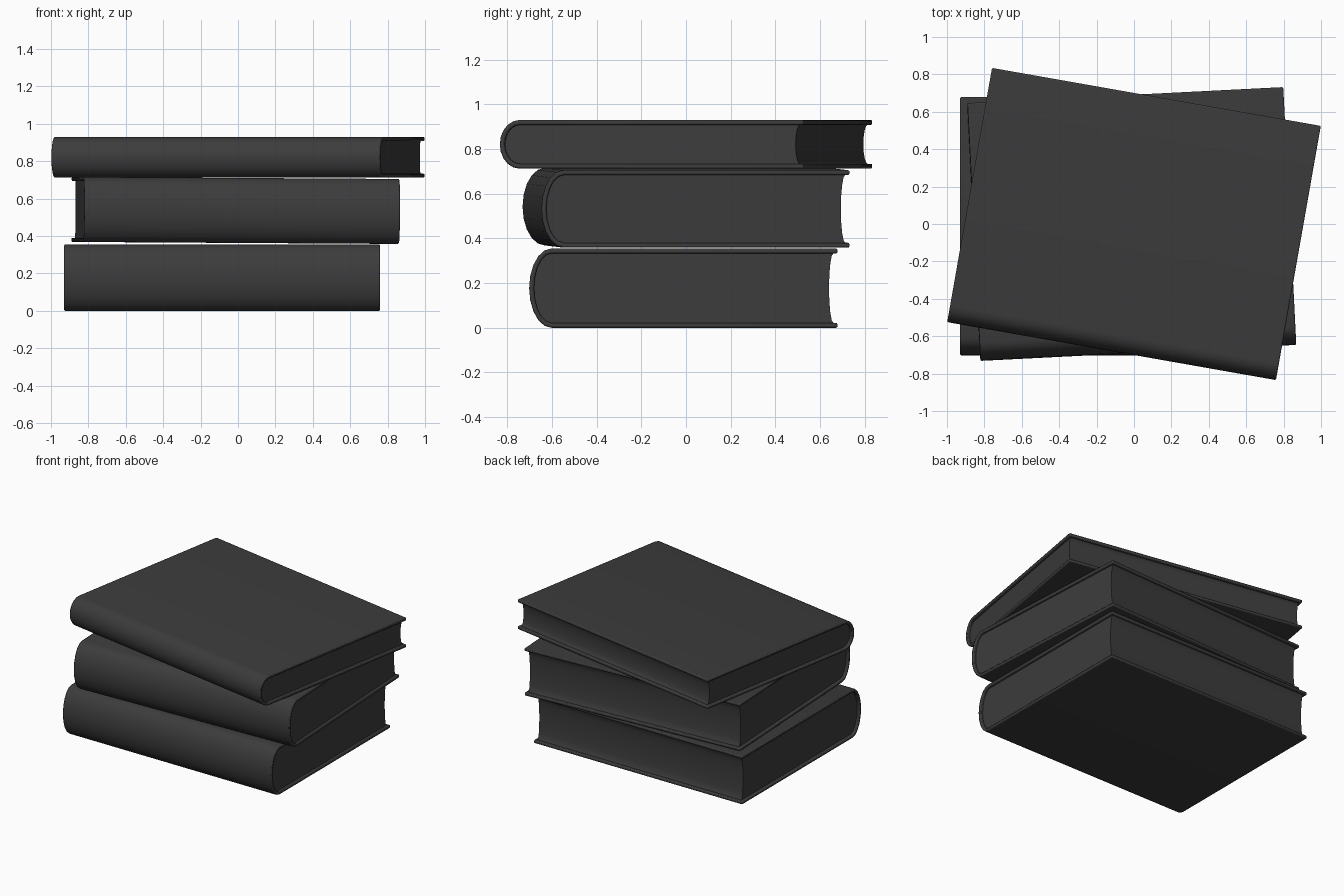
import bpy, bmesh
from math import sin, cos, pi, radians

if "Cube" in bpy.data.objects:
    bpy.data.objects.remove(bpy.data.objects["Cube"])

charcoal = bpy.data.materials.new("charcoal")
charcoal.diffuse_color = (0.045, 0.045, 0.045, 1)
charcoal.use_nodes = True
charcoal.node_tree.nodes["Principled BSDF"].inputs["Base Color"].default_value = charcoal.diffuse_color

T = 0.022        # cover board thickness
SEGS = 10        # sides of the rounded spine


def spine_arc(y, depth, half):
    """Half ellipse bulging to -y, from top to bottom."""
    return [(y - depth * sin(pi * i / SEGS), half * cos(pi * i / SEGS))
            for i in range(SEGS + 1)]


def extrude(name, profile, length, loc, rot, bevel=0):
    """Extrude a closed y-z profile along x, centred on the origin."""
    bm = bmesh.new()
    face = bm.faces.new([bm.verts.new((-length / 2, y, z)) for y, z in profile])
    ext = bmesh.ops.extrude_face_region(bm, geom=[face])
    moved = [v for v in ext["geom"] if isinstance(v, bmesh.types.BMVert)]
    bmesh.ops.translate(bm, verts=moved, vec=(length, 0, 0))
    bmesh.ops.recalc_face_normals(bm, faces=bm.faces)
    me = bpy.data.meshes.new(name)
    bm.to_mesh(me)
    bm.free()
    me.materials.append(charcoal)
    ob = bpy.data.objects.new(name, me)
    bpy.context.collection.objects.link(ob)
    ob.location, ob.rotation_euler = loc, rot
    if bevel:
        mod = ob.modifiers.new("soft_edges", 'BEVEL')
        mod.width, mod.segments = bevel, 2
        mod.limit_method, mod.angle_limit = 'ANGLE', radians(50)
    bpy.ops.object.select_all(action='DESELECT')
    ob.select_set(True)
    bpy.context.view_layer.objects.active = ob
    bpy.ops.object.shade_smooth_by_angle(angle=radians(40))


def book(name, length, width, height, spine, loc, tilt, turn):
    h, front, back = height / 2, -width / 2, width / 2
    rot = (0, radians(tilt), radians(turn))
    start = front + spine
    outer = spine_arc(start, spine, h)
    inner = spine_arc(start, spine - T, h - T)
    # wrap-around cover: two boards joined by the spine
    cover = ([(back, h)] + outer + [(back, -h)]
             + [(back, -h + T)] + inner[::-1] + [(back, h - T)])
    extrude(name + "_cover", cover, length, loc, rot, 0.007)
    # page block with hollow fore edge
    p = h - T + 0.001
    edge = [(back - 0.018 - 0.02 * sin(pi * i / 8), -p * cos(pi * i / 8))
            for i in range(9)]
    pages = spine_arc(start, spine - T + 0.001, p) + edge
    extrude(name + "_pages", pages, length - 0.04, loc, rot)


book("bottom_book", 1.69, 1.38, 0.355, 0.10, (-0.085, -0.012, 0.1775), 0, 0)
book("middle_book", 1.69, 1.38, 0.347, 0.10, (-0.012, 0, 0.537), 0.35, 2.9)
book("top_book", 1.785, 1.38, 0.218, 0.09, (0, 0, 0.821), 0, -10)
